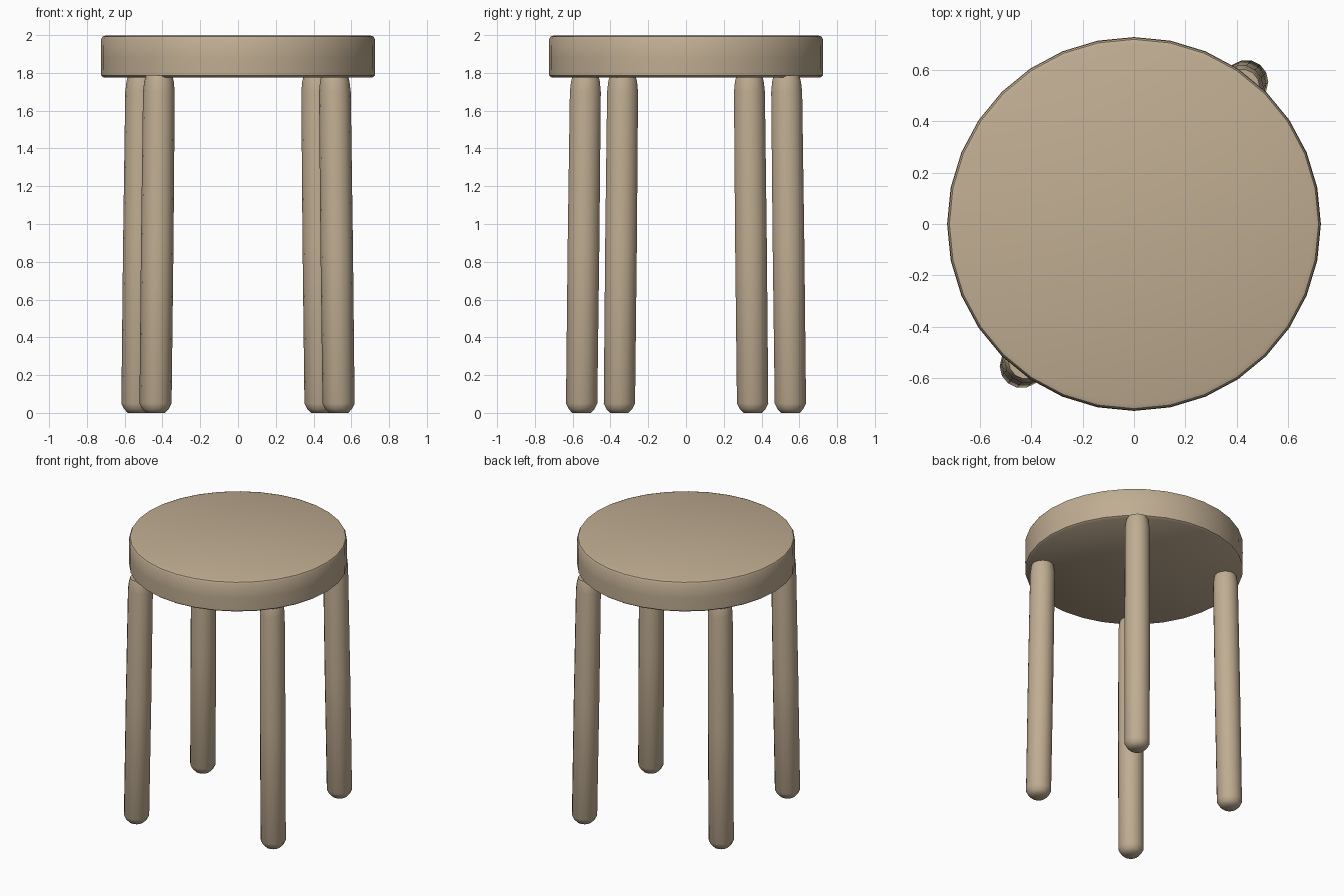
import bpy, bmesh, math
from mathutils import Vector

if "Cube" in bpy.data.objects:
    bpy.data.objects.remove(bpy.data.objects["Cube"])

wood = bpy.data.materials.new("light tan wood")
wood.diffuse_color = (0.53, 0.42, 0.29, 1)
wood.use_nodes = True
wood.node_tree.nodes["Principled BSDF"].inputs["Base Color"].default_value = wood.diffuse_color


def turned_part(name, rings, sides, bottom, top):
    """Closed round part from (height, radius) rings, leaning from bottom to top centre."""
    z0, z1 = rings[0][0], rings[-1][0]
    bm = bmesh.new()
    loops = []
    for z, r in rings:
        c = Vector(bottom).lerp(Vector(top), (z - z0) / (z1 - z0))
        loops.append([bm.verts.new((c.x + r * math.cos(2 * math.pi * i / sides),
                                    c.y + r * math.sin(2 * math.pi * i / sides), z))
                      for i in range(sides)])
    for a, b in zip(loops, loops[1:]):
        for i in range(sides):
            j = (i + 1) % sides
            bm.faces.new((a[i], a[j], b[j], b[i]))
    bm.faces.new(loops[0][::-1])
    bm.faces.new(loops[-1])
    mesh = bpy.data.meshes.new(name)
    bm.to_mesh(mesh)
    bm.free()
    mesh.materials.append(wood)
    ob = bpy.data.objects.new(name, mesh)
    bpy.context.collection.objects.link(ob)
    bpy.context.view_layer.objects.active = ob
    ob.select_set(True)
    bpy.ops.object.shade_smooth_by_angle(angle=math.radians(40))
    ob.select_set(False)
    return ob


# Round seat with softly eased edges
turned_part("seat", [(1.775, 0.71), (1.785, 0.724), (1.88, 0.726), (1.98, 0.724),
                     (1.992, 0.717), (1.998, 0.70)], 32, (0, 0), (0, 0))

# Four slightly splayed legs, the back pair being the front pair turned half round
leg_rings = [(0.01, 0.05), (0.02, 0.07), (0.05, 0.085), (0.9, 0.086),
             (1.70, 0.084), (1.755, 0.078), (1.785, 0.07)]
front_legs = {"left": ((-0.437, -0.553), (-0.418, -0.532)),
              "right": ((0.533, -0.353), (0.512, -0.335))}
for side, (foot, head) in front_legs.items():
    turned_part("front_" + side + "_leg", leg_rings, 14, foot, head)
    other = "right" if side == "left" else "left"
    turned_part("back_" + other + "_leg", leg_rings, 14,
                (-foot[0], -foot[1]), (-head[0], -head[1]))

# Flat pads under the feet reach the floor
for ob in [o for o in bpy.data.objects if o.name.endswith("leg")]:
    for v in ob.data.vertices:
        if v.co.z < 0.015:
            v.co.z = 0.0
